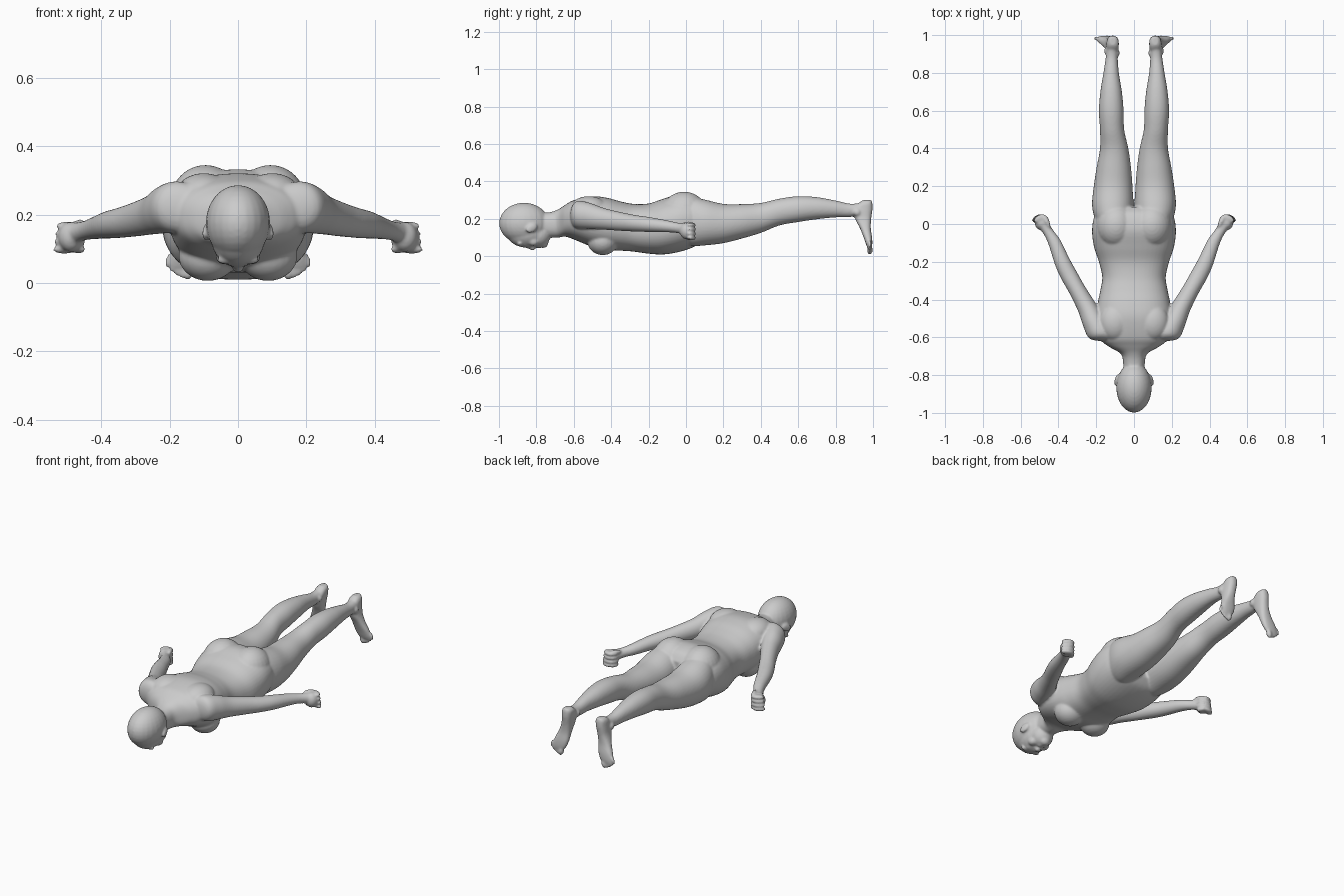
import bpy, bmesh, math
from mathutils import Vector, Matrix, Euler

bm = bmesh.new()
X, Y, Z = Vector((1, 0, 0)), Vector((0, 1, 0)), Vector((0, 0, 1))


def spline(st, sub=5):
    """Catmull-Rom resampling of station tuples."""
    out = []
    for i in range(len(st) - 1):
        p = [st[max(i - 1, 0)], st[i], st[i + 1], st[min(i + 2, len(st) - 1)]]
        for k in range(sub):
            t = k / sub
            out.append([0.5 * (2 * b + (c - a) * t + (2 * a - 5 * b + 4 * c - d) * t * t
                               + (3 * b - a - 3 * c + d) * t ** 3) for a, b, c, d in zip(*p)])
    return out + [list(st[-1])]


def loft(st, u, v, side=1, power=2.0, n=36):
    """Skin of superellipse rings; station = (x, y, z, radius_u, radius_v)."""
    rings = []
    for x, y, z, ru, rv in spline(st):
        ring = []
        for k in range(n):
            a = 2 * math.pi * k / n
            c, s = math.cos(a), math.sin(a)
            p = (Vector((x, y, z)) + u * ru * math.copysign(abs(c) ** (2 / power), c)
                 + v * rv * math.copysign(abs(s) ** (2 / power), s))
            ring.append(bm.verts.new((p.x * side, p.y, p.z)))
        rings.append(ring)
    for a, b in zip(rings, rings[1:]):
        for k in range(n):
            bm.faces.new((a[k], a[(k + 1) % n], b[(k + 1) % n], b[k]))
    bm.faces.new(rings[0])
    bm.faces.new(rings[-1])


def blob(loc, rad, side=1, rot=(0, 0, 0)):
    """Ellipsoid; side = -1 gives the mirrored copy."""
    m = Matrix.LocRotScale(Vector(loc), Euler(rot), Vector(rad))
    if side < 0:
        m = Matrix.Scale(-1, 4, X) @ m
    bmesh.ops.create_uvsphere(bm, u_segments=24, v_segments=16, radius=1, matrix=m)


# Torso and neck: y, half width, belly z, back z
torso = [(-0.80, .055, .11, .23), (-0.73, .058, .10, .235), (-0.685, .072, .10, .25),
         (-0.645, .14, .105, .275), (-0.60, .185, .09, .30), (-0.50, .20, .05, .32),
         (-0.42, .192, .032, .312), (-0.35, .178, .03, .293), (-0.28, .168, .025, .28),
         (-0.20, .186, .014, .282), (-0.12, .212, .010, .308), (-0.03, .222, .025, .332),
         (0.05, .205, .055, .315), (0.09, .15, .10, .27)]
loft([(0, y, (b + t) / 2, w, (t - b) / 2) for y, w, b, t in torso], X, Z, power=2.35, n=48)

# Head: cranium, face, jaw, chin, nose, lips
blob((0, -.866, .176), (.094, .133, .110))
blob((0, -.85, .13), (.078, .112, .084))
blob((0, -.79, .115), (.064, .066, .068))
blob((0, -.762, .072), (.032, .026, .028))
blob((0, -.838, .052), (.012, .034, .014), rot=(-.35, 0, 0))
blob((0, -.820, .044), (.018, .014, .014))
blob((0, -.792, .053), (.026, .008, .010))
blob((0, -.779, .054), (.022, .008, .010))

# Legs: y, inner x, outer x, front z, back z
leg = [(-0.05, .03, .17, .08, .28), (0.02, .008, .205, .055, .315), (0.10, .004, .222, .058, .303),
       (0.20, .008, .213, .070, .280), (0.30, .016, .198, .095, .279), (0.40, .030, .180, .125, .285),
       (0.50, .052, .180, .165, .308), (0.60, .055, .186, .183, .321), (0.70, .064, .178, .198, .316),
       (0.80, .080, .162, .208, .298), (0.88, .086, .150, .210, .281), (0.95, .086, .144, .225, .288)]
# Foot: z, centre x, half width, instep y, sole y
foot = [(.300, .112, .016, .945, .992), (.285, .112, .030, .925, .996), (.25, .114, .033, .895, .997),
        (.20, .120, .032, .905, .990), (.15, .132, .037, .930, .988), (.10, .146, .045, .950, .995),
        (.065, .156, .043, .962, .996), (.045, .162, .034, .970, .994)]
# Arm: centre, half width across, half height
arm = [(.12, -.60, .215, .045, .06), (.175, -.575, .222, .068, .075), (.215, -.515, .215, .060, .070),
       (.25, -.44, .200, .051, .058), (.30, -.35, .186, .045, .050), (.345, -.27, .176, .045, .044),
       (.38, -.20, .170, .042, .040), (.42, -.10, .160, .034, .032), (.452, -.045, .152, .027, .028),
       (.485, .005, .142, .030, .034)]
across = Vector((.88, -.47, 0))
yaw = -math.atan2(.47, .88)

for s in (1, -1):
    loft([((a + b) / 2, y, (f + k) / 2, (b - a) / 2, (k - f) / 2) for y, a, b, f, k in leg],
         X, Z, s, 2.1)
    loft([(x, (i + o) / 2, z, w, (o - i) / 2) for z, x, w, i, o in foot], X, Y, s, 2.5)
    loft(arm, across, Z, s)
    # Toes, big to little
    for k in range(5):
        r = .0155 if k == 0 else .0105 - .0006 * k
        blob((.143 + .0145 * k + (.003 if k else 0), .983, .034 + .002 * k * k),
             (r, r, .026 - .001 * k), s, (0, -.25, 0))
    # Ankle bones
    blob((.090, .905, .245), (.014, .02, .02), s)
    blob((.146, .915, .235), (.012, .02, .02), s)
    # Buttocks and breasts
    blob((.095, -.01, .235), (.105, .12, .110), s)
    blob((.088, -.445, .080), (.086, .082, .074), s)
    # Shoulder blade mass
    blob((.10, -.52, .255), (.085, .10, .066), s)
    # Fist: palm, four curled fingers, thumb
    blob((.488, .004, .135), (.037, .038, .044), s, (0, 0, yaw))
    for k in range(4):
        z = .098 + .023 * k
        blob((.508 - .003 * k, .030, z), (.036, .019, .0125), s, (0, 0, yaw))
        blob((.466, .022, z), (.016, .030, .0120), s, (0, 0, yaw))
    blob((.462, .012, .172), (.013, .036, .014), s, (0, 0, yaw))
    # Ear, brow, eyeball, cheek
    blob((.092, -.825, .150), (.010, .033, .022), s, (.5, 0, .25))
    blob((.034, -.888, .068), (.028, .014, .014), s)
    blob((.032, -.862, .066), (.015, .013, .013), s)
    blob((.040, -.815, .078), (.026, .028, .024), s)

bmesh.ops.recalc_face_normals(bm, faces=bm.faces)
mesh = bpy.data.meshes.new("body")
bm.to_mesh(mesh)
bm.free()
body = bpy.data.objects.new("body", mesh)
bpy.context.collection.objects.link(body)

# Fuse all the parts into one smooth skin
fuse = body.modifiers.new("fuse", 'REMESH')
fuse.mode = 'VOXEL'
fuse.voxel_size = 0.006
fuse.use_smooth_shade = True
soften = body.modifiers.new("soften", 'SMOOTH')
soften.factor = 0.5
soften.iterations = 7
